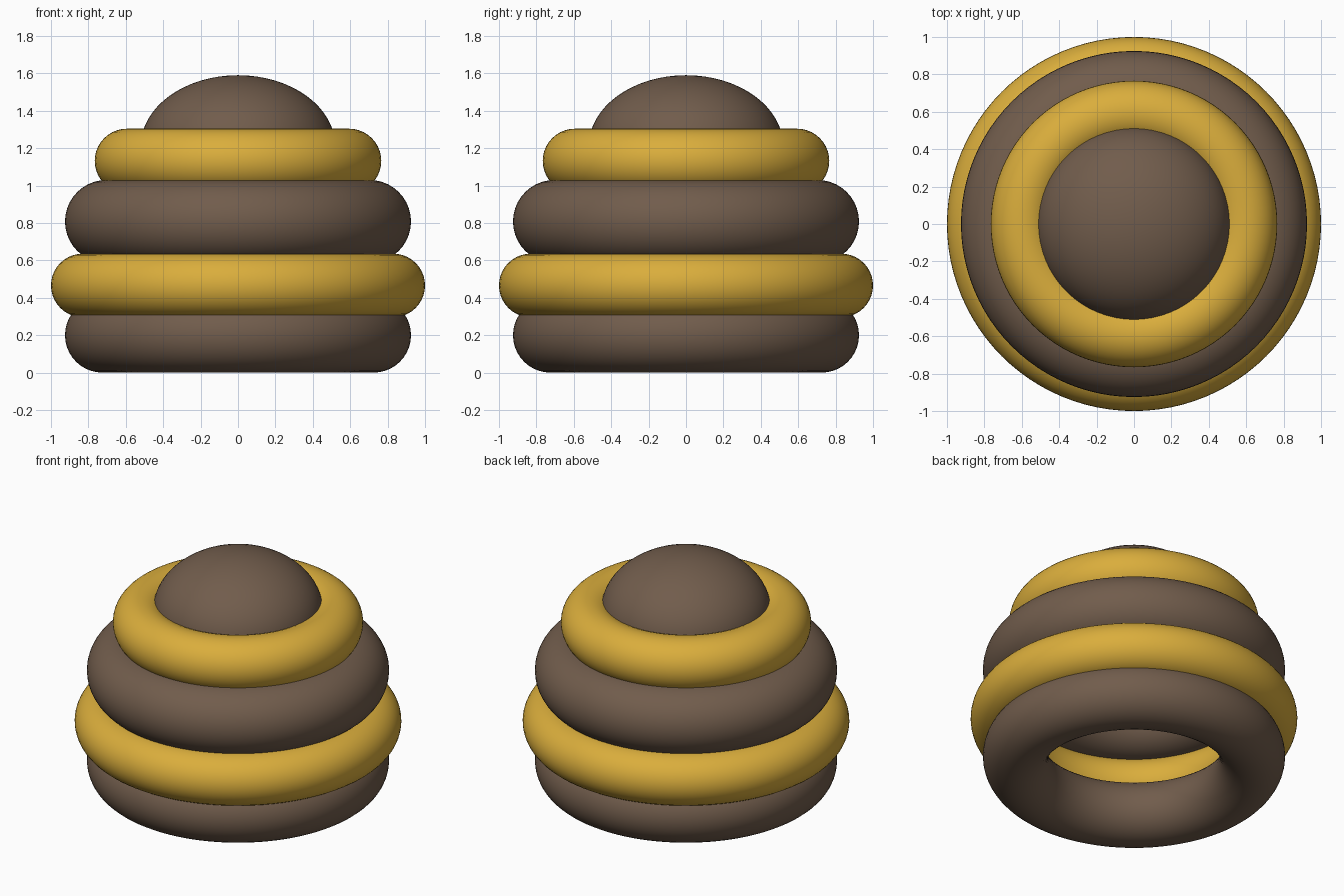
import bpy
import math

if "Cube" in bpy.data.objects:
    bpy.data.objects.remove(bpy.data.objects["Cube"])


def material(name, rgb):
    m = bpy.data.materials.new(name)
    m.diffuse_color = (*rgb, 1.0)
    m.use_nodes = True
    m.node_tree.nodes["Principled BSDF"].inputs["Base Color"].default_value = m.diffuse_color
    return m


brown = material("brown", (0.165, 0.108, 0.072))
yellow = material("honey yellow", (0.70, 0.42, 0.045))


def finish(name, mat):
    ob = bpy.context.object
    ob.name = name
    ob.data.materials.append(mat)
    bpy.ops.object.shade_smooth()
    return ob


# Stacked rings: name, material, outer radius, tube radius, centre height
rings = [
    ("bottom_ring", brown, 0.925, 0.20, 0.20),
    ("wide_ring", yellow, 1.00, 0.17, 0.466),
    ("upper_ring", brown, 0.925, 0.222, 0.808),
    ("top_ring", yellow, 0.766, 0.172, 1.132),
]
for name, mat, outer, tube, z in rings:
    bpy.ops.mesh.primitive_torus_add(
        major_radius=outer - tube, minor_radius=tube,
        major_segments=96, minor_segments=40, location=(0, 0, z))
    finish(name, mat)

# Squashed ball forming the dome cap
bpy.ops.mesh.primitive_uv_sphere_add(segments=64, ring_count=32, radius=1, location=(0, 0, 1.21))
bpy.context.object.scale = (0.52, 0.52, 0.38)
bpy.ops.object.transform_apply(location=False, rotation=False, scale=True)
finish("dome_cap", brown)
